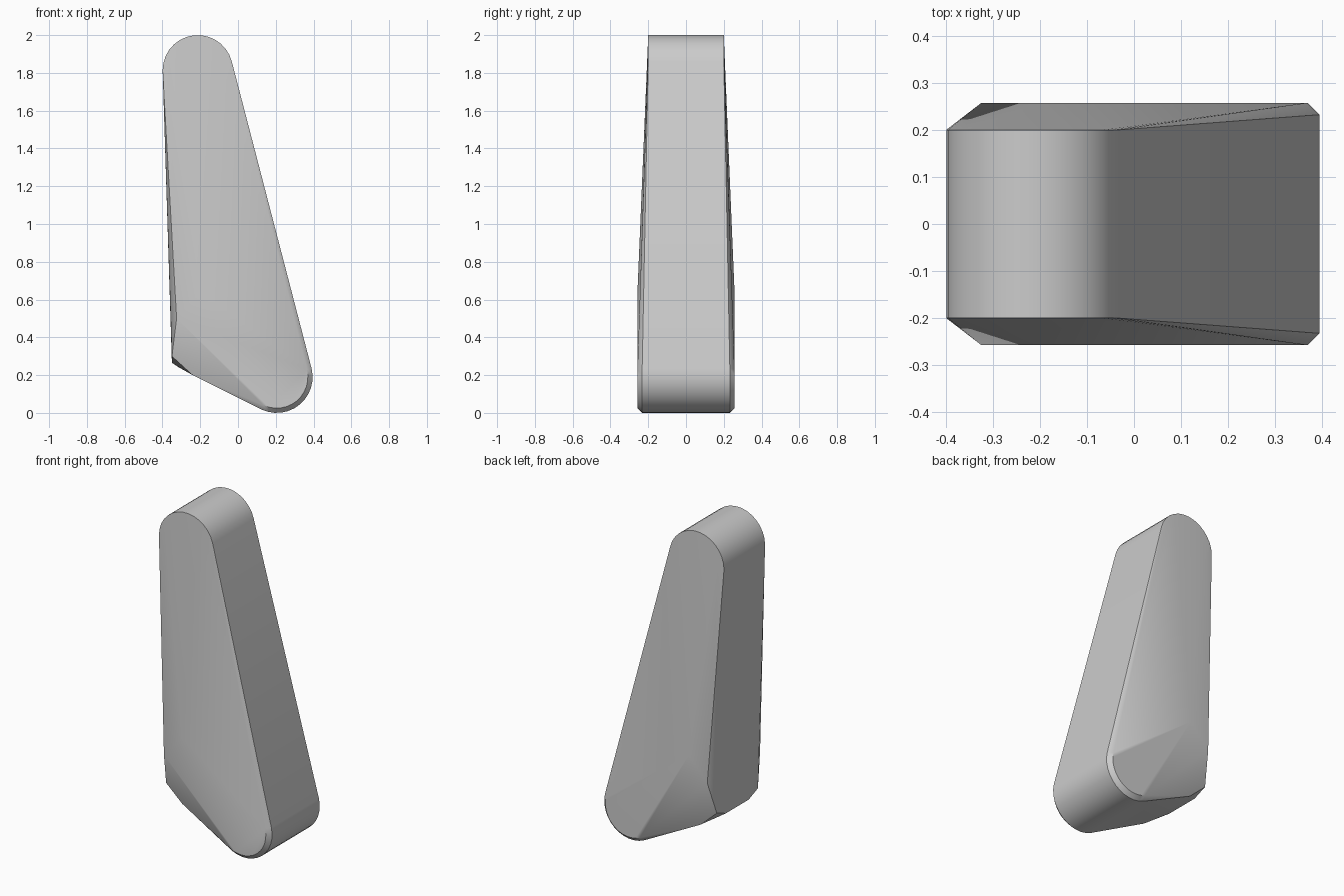
import bpy
import bmesh
from math import radians, cos, sin

cube = bpy.data.objects.get("Cube")
if cube:
    bpy.data.objects.remove(cube, do_unlink=True)


def arc(cx, cz, r, start, end, steps, y):
    """Points along an arc in the xz plane at depth y."""
    angles = [radians(start + (end - start) * i / steps) for i in range(steps + 1)]
    return [(cx + r * cos(a), y, cz + r * sin(a)) for a in angles]


# One half of the tapered body, as the corners of its convex shape
half = []
half += arc(-0.213, 1.814, 0.186, 14, 180, 14, 0.2)       # rounded top end
half += arc(0.205, 0.19, 0.19, 14, -115, 12, 0.232)       # rounded foot, rim
half += arc(0.205, 0.19, 0.165, 14, -115, 12, 0.257)      # rounded foot, bevelled face
half += [(-0.325, 0.257, 0.5), (-0.2, 0.257, 0.64)]       # widest part of the side
half += [(-0.35, 0.2, 0.3), (-0.35, 0.11, 0.265),         # clipped lower corner
         (-0.32, 0.1, 0.245), (-0.24, 0.2, 0.2)]

# Mirror the half and wrap it in a hull
bm = bmesh.new()
for x, y, z in half:
    for side in (1, -1):
        bm.verts.new((x, y * side, z))
result = bmesh.ops.convex_hull(bm, input=bm.verts)
loose = [v for v in bm.verts if not v.link_faces]
bmesh.ops.delete(bm, geom=loose, context='VERTS')
bmesh.ops.dissolve_limit(bm, angle_limit=radians(0.5), verts=bm.verts, edges=bm.edges)
bmesh.ops.recalc_face_normals(bm, faces=bm.faces)

mesh = bpy.data.meshes.new("tapered_body")
bm.to_mesh(mesh)
bm.free()
body = bpy.data.objects.new("tapered_body", mesh)
bpy.context.collection.objects.link(body)

# Plain grey finish
grey = bpy.data.materials.new("light_grey")
grey.use_nodes = True
colour = (0.6, 0.6, 0.6, 1)
grey.diffuse_color = colour
grey.node_tree.nodes["Principled BSDF"].inputs["Base Color"].default_value = colour
mesh.materials.append(grey)

# Smooth the rounded ends and keep the rims sharp
bpy.ops.object.select_all(action='DESELECT')
body.select_set(True)
bpy.context.view_layer.objects.active = body
bpy.ops.object.shade_smooth_by_angle(angle=radians(30))
